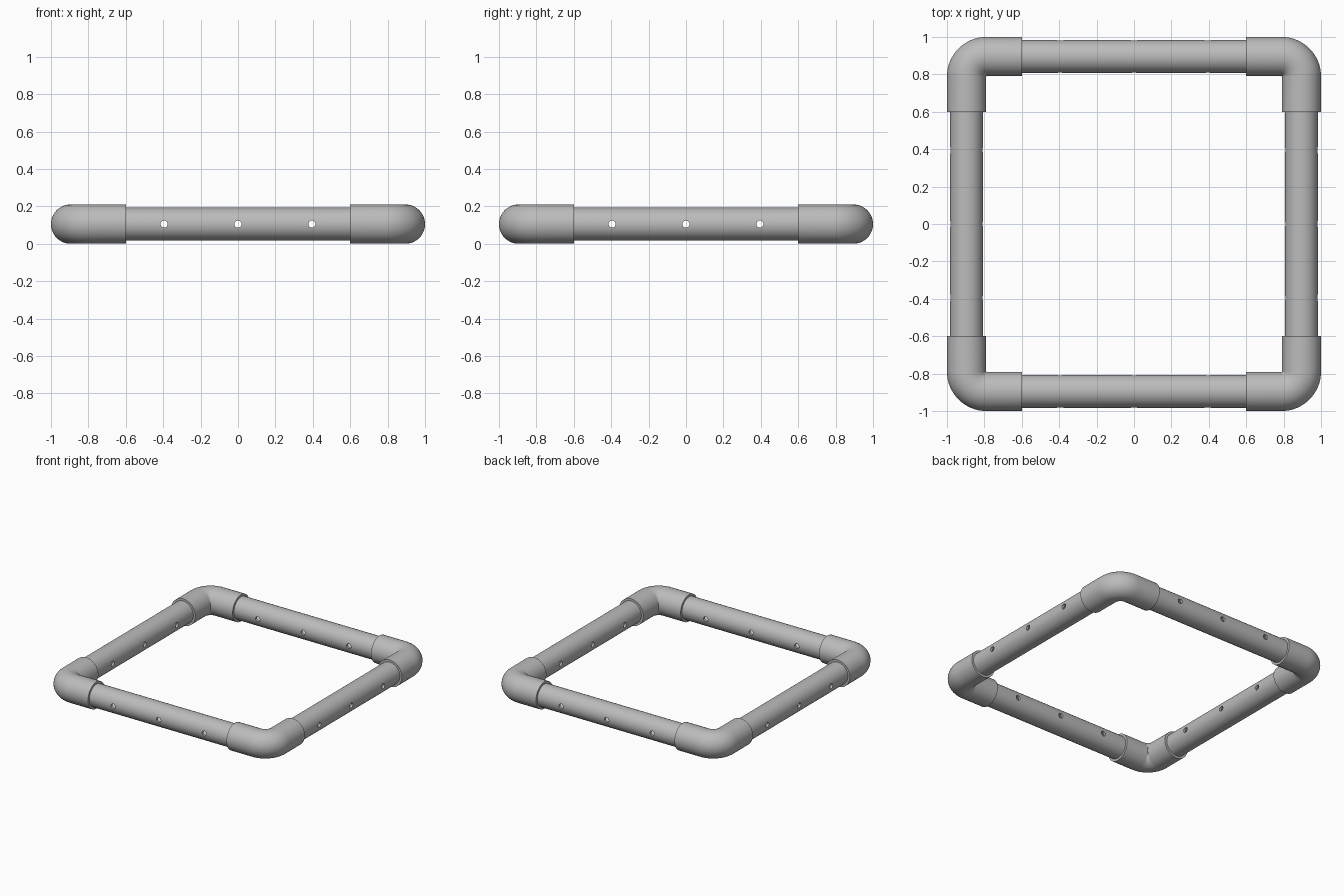
import bpy
import bmesh
from math import sin, cos, pi, radians
from mathutils import Vector, Matrix

if "Cube" in bpy.data.objects:
    bpy.data.objects.remove(bpy.data.objects["Cube"])

ELBOW_R, PIPE_R, BORE_R = 0.105, 0.088, 0.07
MID = 1 - ELBOW_R            # pipe centreline distance
SOCKET = 0.6                 # where the elbow sockets end
BEND = 0.106                 # bend radius of the elbow centreline
SIDES = 48

grey = bpy.data.materials.new("plain grey")
grey.use_nodes = True
grey.diffuse_color = (0.5, 0.5, 0.5, 1)
grey.node_tree.nodes["Principled BSDF"].inputs["Base Color"].default_value = (0.5, 0.5, 0.5, 1)


def finish(name, bm):
    mesh = bpy.data.meshes.new(name)
    bm.to_mesh(mesh)
    bm.free()
    mesh.materials.append(grey)
    obj = bpy.data.objects.new(name, mesh)
    bpy.context.collection.objects.link(obj)
    return obj


def tube(name, path, outer, inner):
    """Sweep a hollow round section along (point, direction) pairs lying flat."""
    bm = bmesh.new()
    walls = []
    for radius in (outer, inner):
        rings = []
        for point, direction in path:
            side = Vector((direction.y, -direction.x, 0))
            rings.append([bm.verts.new(point + radius * (side * cos(a) + Vector((0, 0, sin(a)))))
                          for a in (2 * pi * i / SIDES for i in range(SIDES))])
        walls.append(rings)

    def bridge(a, b):
        for i in range(SIDES):
            j = (i + 1) % SIDES
            bm.faces.new((a[i], a[j], b[j], b[i]))

    for rings in walls:
        for a, b in zip(rings, rings[1:]):
            bridge(a, b)
    for end in (0, -1):
        bridge(walls[0][end], walls[1][end])
    bmesh.ops.recalc_face_normals(bm, faces=bm.faces)
    return finish(name, bm)


def smooth(obj):
    bpy.ops.object.select_all(action="DESELECT")
    obj.select_set(True)
    bpy.context.view_layer.objects.active = obj
    bpy.ops.object.shade_smooth_by_angle(angle=radians(35))


def turned_copies(obj, names):
    """Repeat a part around the frame in quarter turns."""
    obj.name = names[0]
    for k, name in enumerate(names[1:], 1):
        copy = obj.copy()
        copy.data = obj.data.copy()
        copy.data.transform(Matrix.Rotation(k * pi / 2, 4, "Z"))
        copy.name = name
        bpy.context.collection.objects.link(copy)


# Corner elbow: straight socket, quarter bend, straight socket
centre = Vector((MID - BEND, BEND - MID, ELBOW_R))
path = [(Vector((SOCKET, -MID, ELBOW_R)), Vector((1, 0, 0)))]
for i in range(17):
    a = -pi / 2 + i * pi / 32
    path.append((centre + BEND * Vector((cos(a), sin(a), 0)), Vector((-sin(a), cos(a), 0))))
path.append((Vector((MID, -SOCKET, ELBOW_R)), Vector((0, 1, 0))))
elbow = tube("elbow", path, ELBOW_R, PIPE_R - 0.001)
smooth(elbow)
turned_copies(elbow, ["elbow_front_left", "elbow_back_left", "elbow_back_right", "elbow_front_right"])

# Straight pipe, pushed into the sockets at both ends
x_axis = Vector((1, 0, 0))
pipe = tube("pipe", [(Vector((x, -MID, ELBOW_R)), x_axis) for x in (-0.76, 0.76)], PIPE_R, BORE_R)

# Three holes drilled right through the pipe
bm = bmesh.new()
for x in (-0.395, 0, 0.395):
    place = Matrix.Translation((x, -MID, ELBOW_R)) @ Matrix.Rotation(pi / 2, 4, "X")
    bmesh.ops.create_cone(bm, cap_ends=True, segments=24, radius1=0.019, radius2=0.019,
                          depth=0.3, matrix=place)
drill = finish("drill", bm)
drill.hide_render = True
cut = pipe.modifiers.new("holes", "BOOLEAN")
cut.operation = "DIFFERENCE"
cut.solver = "EXACT"
cut.object = drill
bpy.context.view_layer.update()
graph = bpy.context.evaluated_depsgraph_get()
drilled = bpy.data.meshes.new_from_object(pipe.evaluated_get(graph))
pipe.modifiers.clear()
pipe.data = drilled
bpy.data.objects.remove(drill)
smooth(pipe)
turned_copies(pipe, ["pipe_front", "pipe_left", "pipe_back", "pipe_right"])
